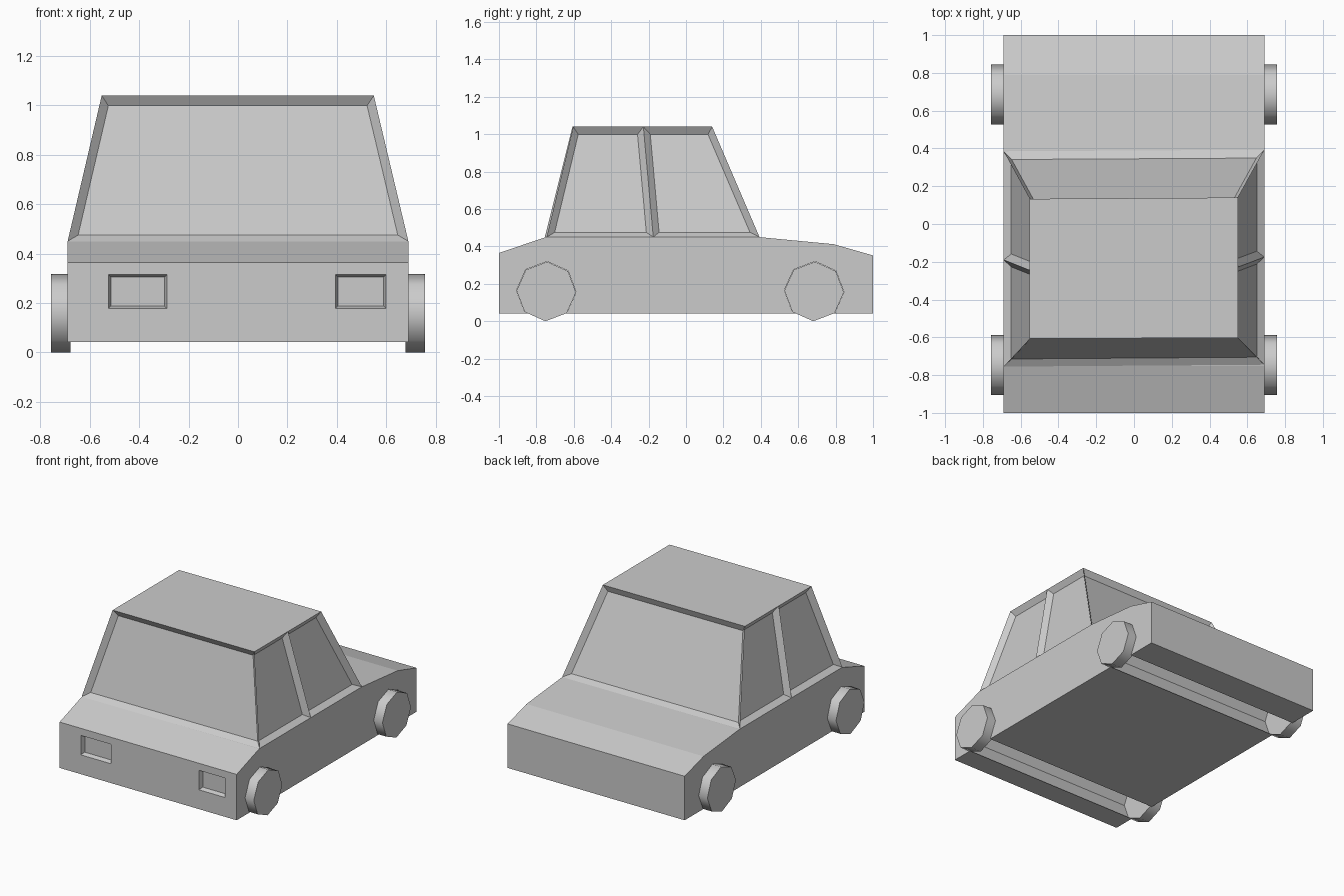
import bpy, bmesh, math

if "Cube" in bpy.data.objects:
    bpy.data.objects.remove(bpy.data.objects["Cube"])

HALF_W = 0.69


def new_object(name, bm):
    bmesh.ops.recalc_face_normals(bm, faces=bm.faces)
    mesh = bpy.data.meshes.new(name)
    bm.to_mesh(mesh)
    bm.free()
    obj = bpy.data.objects.new(name, mesh)
    bpy.context.collection.objects.link(obj)
    return obj


def extrude_x(name, profile, x0, x1):
    """Prism along x from a (y, z) outline."""
    bm = bmesh.new()
    face = bm.faces.new([bm.verts.new((x0, y, z)) for y, z in profile])
    ext = bmesh.ops.extrude_face_region(bm, geom=[face])
    verts = [v for v in ext["geom"] if isinstance(v, bmesh.types.BMVert)]
    bmesh.ops.translate(bm, verts=verts, vec=(x1 - x0, 0, 0))
    return new_object(name, bm)


def octagon(y, z, r):
    return [(y + r * math.sin(i * math.pi / 4 + 0.03),
             z + r * math.cos(i * math.pi / 4 + 0.03)) for i in range(8)]


def cut(target, cutter):
    mod = target.modifiers.new(cutter.name, 'BOOLEAN')
    mod.operation = 'DIFFERENCE'
    mod.solver = 'EXACT'
    mod.object = cutter
    cutter.hide_render = True
    cutter.hide_viewport = True


# Lower body
body = extrude_x("body", [(-1, 0.042), (-1, 0.365), (-0.75, 0.45), (0.39, 0.45),
                          (0.79, 0.412), (1, 0.352), (1, 0.042)], -HALF_W, HALF_W)

# Wheels, and the channels across the underside that hold them
for end, y in (("front", -0.747), ("rear", 0.685)):
    cut(body, extrude_x(end + "_channel_cutter", octagon(y, 0.16, 0.16), -0.8, 0.8))
    for side, s in (("left", -1), ("right", 1)):
        wheel = extrude_x(f"{end}_{side}_wheel", octagon(y, 0.159, 0.159),
                          s * 0.678, s * 0.757)
        bpy.ops.object.select_all(action='DESELECT')
        wheel.select_set(True)
        bpy.context.view_layer.objects.active = wheel
        bpy.ops.object.shade_smooth_by_angle(angle=math.radians(50))

# Recessed headlights, tapering inwards
for side, x0, x1 in (("left", -0.525, -0.288), ("right", 0.395, 0.60)):
    bm = bmesh.new()
    rings = []
    for y, inset in ((-1.03, -0.01), (-0.97, 0.01)):
        a, b, lo, hi = x0 + inset, x1 - inset, 0.178 + inset, 0.315 - inset
        rings.append([bm.verts.new((x, y, z)) for x, z in
                      ((a, lo), (b, lo), (b, hi), (a, hi))])
        bm.faces.new(rings[-1])
    for i in range(4):
        j = (i + 1) % 4
        bm.faces.new((rings[0][i], rings[0][j], rings[1][j], rings[1][i]))
    cut(body, new_object(side + "_headlight_cutter", bm))

# Cabin: tapered box whose sides are split at the door post, windows inset
bm = bmesh.new()
Z0, Z1 = 0.45, 1.04
base = [(-HALF_W, -0.755), (HALF_W, -0.745), (HALF_W, -0.175),
        (HALF_W, 0.393), (-HALF_W, 0.385), (-HALF_W, -0.19)]
top = [(-0.552, -0.607), (0.55, -0.603), (0.55, -0.228),
       (0.55, 0.14), (-0.552, 0.133), (-0.552, -0.245)]
low = [bm.verts.new((x, y, Z0)) for x, y in base]
high = [bm.verts.new((x, y, Z1)) for x, y in top]
windows = [bm.faces.new((low[i], low[(i + 1) % 6], high[(i + 1) % 6], high[i]))
           for i in range(6)]
bm.faces.new(high)
bm.normal_update()
bmesh.ops.inset_individual(bm, faces=windows, thickness=0.034, depth=-0.033,
                           use_even_offset=True)
new_object("cabin", bm)
